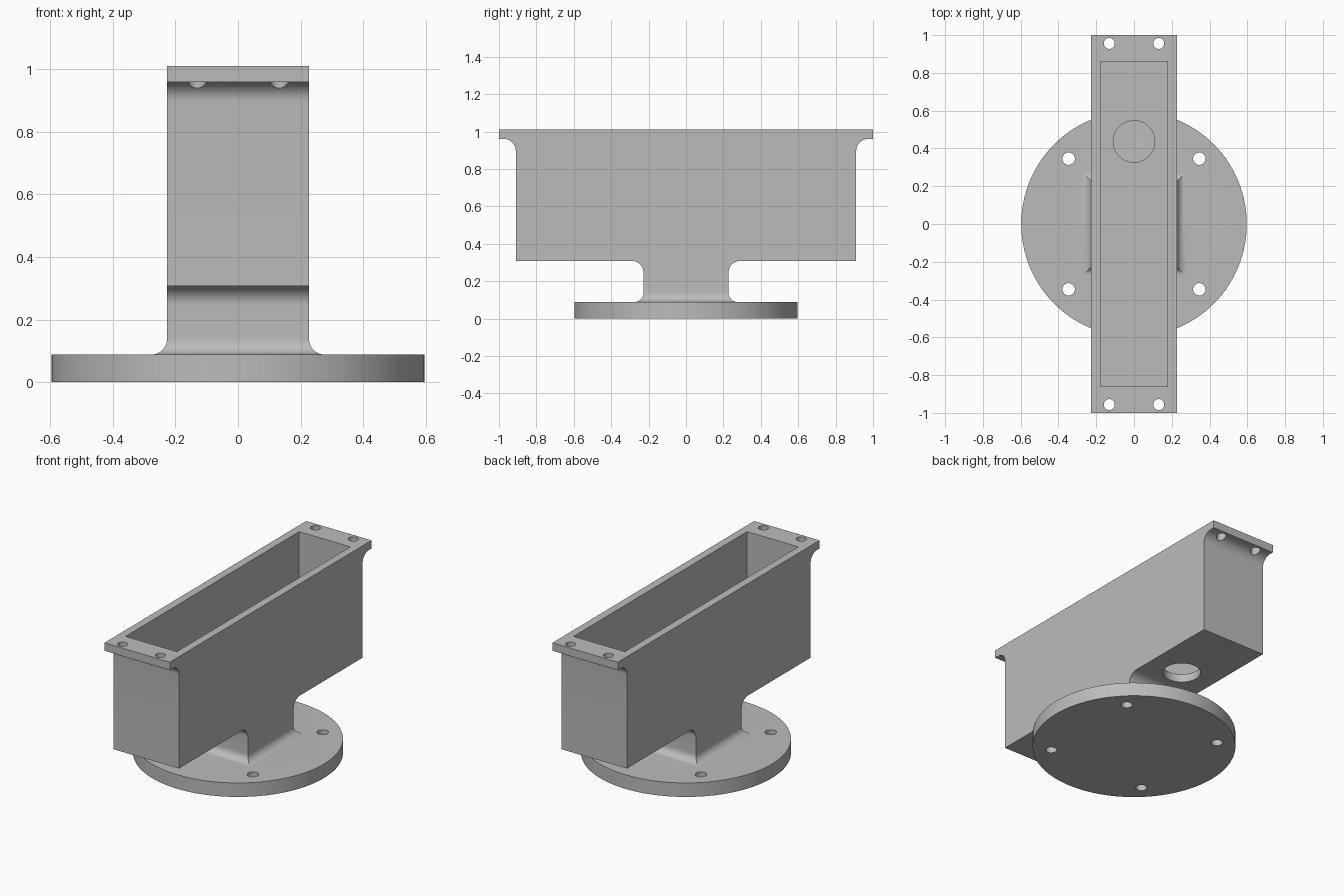
import bpy, bmesh, math
from mathutils import Vector

cube = bpy.data.objects.get("Cube")
if cube:
    bpy.data.objects.remove(cube)

HALF = 0.227      # half width of body and stem
FLANGE_TOP = 0.088
FILLET = 0.05     # stem to flange
NECK = 0.063      # larger side fillets

grey = bpy.data.materials.new("plain grey")
grey.use_nodes = True
grey.diffuse_color = (0.5, 0.5, 0.5, 1)
grey.node_tree.nodes["Principled BSDF"].inputs["Base Color"].default_value = (0.5, 0.5, 0.5, 1)


def make_object(name, bm):
    bmesh.ops.recalc_face_normals(bm, faces=bm.faces)
    mesh = bpy.data.meshes.new(name)
    bm.to_mesh(mesh)
    bm.free()
    mesh.materials.append(grey)
    obj = bpy.data.objects.new(name, mesh)
    bpy.context.collection.objects.link(obj)
    return obj


def cylinder(name, x, y, radius, z0, z1, sides=32):
    bm = bmesh.new()
    bmesh.ops.create_cone(bm, cap_ends=True, segments=sides, radius1=radius,
                          radius2=radius, depth=z1 - z0)
    bmesh.ops.translate(bm, vec=(x, y, (z0 + z1) / 2), verts=bm.verts)
    return make_object(name, bm)


def box(name, hx, hy, z0, z1):
    bm = bmesh.new()
    bmesh.ops.create_cube(bm, size=1)
    bmesh.ops.scale(bm, vec=(2 * hx, 2 * hy, z1 - z0), verts=bm.verts)
    bmesh.ops.translate(bm, vec=(0, 0, (z0 + z1) / 2), verts=bm.verts)
    return make_object(name, bm)


def combine(target, tool, operation):
    mod = target.modifiers.new(tool.name, 'BOOLEAN')
    mod.operation = operation
    mod.solver = 'EXACT'
    mod.object = tool
    bpy.context.view_layer.objects.active = target
    bpy.ops.object.modifier_apply(modifier=mod.name)
    bpy.data.objects.remove(tool)


def arc(cy, cz, radius, start, end, steps=10):
    angles = [math.radians(start + (end - start) * i / steps) for i in range(steps + 1)]
    return [(cy + radius * math.cos(a), cz + radius * math.sin(a)) for a in angles]


# Trough and stem: mirrored side profile extruded across the width
stem_z = FLANGE_TOP + FILLET
side = [(HALF, stem_z)]
side += arc(HALF + NECK, 0.308 - NECK, NECK, 180, 90)
side += [(0.91, 0.308)]
side += arc(0.91 + NECK, 0.96 - NECK, NECK, 180, 90)
side += [(1, 0.96), (1, 1.01)]
outline = side + [(-y, z) for y, z in reversed(side)]
bm = bmesh.new()
profile = bm.faces.new([bm.verts.new((-HALF, y, z)) for y, z in outline])
result = bmesh.ops.extrude_face_region(bm, geom=[profile])
# the starting face stays as the near cap
bmesh.ops.translate(bm, vec=(2 * HALF, 0, 0),
                    verts=[g for g in result["geom"] if isinstance(g, bmesh.types.BMVert)])
if not profile.is_valid or len(bm.faces) < len(outline) + 2:
    bm.faces.new([v for v in bm.verts if v.co.x < 0])

# Mitred fillet: step the stem's underside down and outward into the flange
foot = min(bm.faces, key=lambda f: f.calc_center_median().z)
rings = [(HALF + FILLET * (1 - math.cos(a)), stem_z - FILLET * math.sin(a))
         for a in (math.pi / 2 * i / 10 for i in range(1, 11))]
rings.append((rings[-1][0], 0.04))
for half, z in rings:
    new = bmesh.ops.extrude_discrete_faces(bm, faces=[foot])
    foot = new["faces"][0]
    for v in foot.verts:
        v.co = Vector((math.copysign(half, v.co.x), math.copysign(half, v.co.y), z))
body = make_object("trough_on_flange", bm)

# Round flange
flange = cylinder("flange", 0, 0, 0.597, 0, FLANGE_TOP, 128)
combine(body, flange, 'UNION')

# Open cavity and drain hole
combine(body, box("cavity_cutter", 0.178, 0.86, 0.36, 1.2), 'DIFFERENCE')
combine(body, cylinder("drain_cutter", 0, 0.437, 0.11, 0.25, 0.45, 64), 'DIFFERENCE')

# Bolt holes in the flange and in the end lips
for sx in (-1, 1):
    for sy in (-1, 1):
        combine(body, cylinder("flange_bolt_cutter", sx * 0.346, sy * 0.346, 0.033, -0.1, 0.2),
                'DIFFERENCE')
        combine(body, cylinder("lip_bolt_cutter", sx * 0.131, sy * 0.956, 0.029, 0.8, 1.1),
                'DIFFERENCE')

bpy.ops.object.select_all(action='DESELECT')
body.select_set(True)
bpy.context.view_layer.objects.active = body
bpy.ops.object.shade_smooth_by_angle(angle=math.radians(30))
